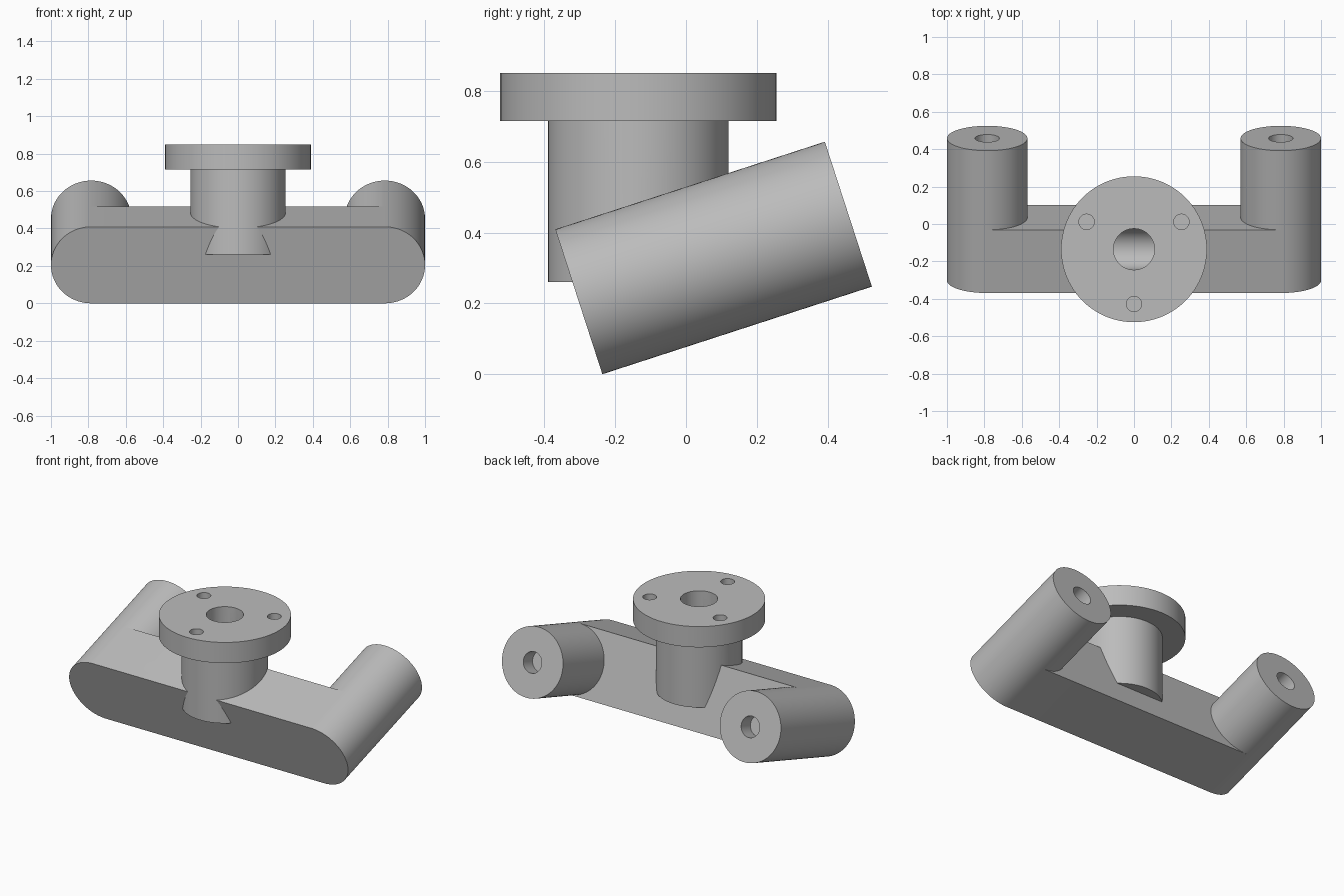
import bpy, bmesh
from math import pi, sin, cos, radians
from mathutils import Matrix, Vector

cube = bpy.data.objects.get("Cube")
if cube:
    bpy.data.objects.remove(cube, do_unlink=True)

SEG = 96
R, LUG_X = 0.215, 0.785           # lug radius and offset
BAR_DEPTH, LUG_END = 0.355, 0.80  # depths along the tilted axis
POST_Y = -0.135
TILT = Matrix.Translation((0, -0.3025, 0.2045)) @ Matrix.Rotation(radians(18), 4, 'X')

grey = bpy.data.materials.new("plain grey")
grey.use_nodes = True
grey.diffuse_color = (0.5, 0.5, 0.5, 1)
grey.node_tree.nodes["Principled BSDF"].inputs["Base Color"].default_value = grey.diffuse_color


def finish(name, bm, matrix=Matrix()):
    bm.transform(matrix)
    bmesh.ops.recalc_face_normals(bm, faces=bm.faces)
    mesh = bpy.data.meshes.new(name)
    bm.to_mesh(mesh)
    bm.free()
    mesh.materials.append(grey)
    obj = bpy.data.objects.new(name, mesh)
    bpy.context.collection.objects.link(obj)
    return obj


def prism(name, outline, y0, y1, matrix):
    """Extrude an x-z outline along y."""
    bm = bmesh.new()
    face = bm.faces.new([bm.verts.new((x, y0, z)) for x, z in outline])
    out = bmesh.ops.extrude_face_region(bm, geom=[face])
    verts = [v for v in out["geom"] if isinstance(v, bmesh.types.BMVert)]
    bmesh.ops.translate(bm, vec=(0, y1 - y0, 0), verts=verts)
    return finish(name, bm, matrix)


def rod(name, start, end, radius, matrix=Matrix()):
    """Solid cylinder between two points."""
    a, b = Vector(start), Vector(end)
    turn = (b - a).to_track_quat('Z', 'Y').to_matrix().to_4x4()
    bm = bmesh.new()
    bmesh.ops.create_cone(bm, cap_ends=True, segments=SEG, radius1=radius, radius2=radius,
                          depth=(b - a).length, matrix=Matrix.Translation((a + b) / 2) @ turn)
    return finish(name, bm, matrix)


def lathe(name, profile, centre):
    """Spin an r-z profile around the vertical axis."""
    bm = bmesh.new()
    verts = [bm.verts.new((r, 0, z)) for r, z in profile]
    edges = [bm.edges.new(p) for p in zip(verts, verts[1:])]
    bmesh.ops.spin(bm, geom=verts + edges, cent=(0, 0, 0), axis=(0, 0, 1),
                   angle=2 * pi, steps=SEG, use_duplicate=False)
    bmesh.ops.remove_doubles(bm, verts=bm.verts, dist=0.0005)
    return finish(name, bm, Matrix.Translation(centre))


def cut(obj, *cutters):
    bpy.context.view_layer.objects.active = obj
    for cutter in cutters:
        cutter.hide_render = True
        mod = obj.modifiers.new("bore", 'BOOLEAN')
        mod.operation, mod.solver, mod.object = 'DIFFERENCE', 'EXACT', cutter
        bpy.ops.object.modifier_apply(modifier=mod.name)


# Crossbar with rounded ends, tilted backwards
half = SEG // 2
outline = [(side * (LUG_X + R * sin(pi * i / half)), side * R * cos(pi * i / half))
           for side in (1, -1) for i in range(half + 1)]
crossbar = prism("crossbar", outline, 0, BAR_DEPTH, TILT)

# Lugs continuing the rounded ends, each with a blind hole in the back
parts, cutters = [crossbar], []
for side, label in ((1, "left"), (-1, "right")):
    x = side * LUG_X
    lug = rod(label + "_lug", (x, BAR_DEPTH, 0), (x, LUG_END, 0), R, TILT)
    hole = rod(label + "_lug_hole", (x, LUG_END - 0.1, 0), (x, LUG_END + 0.1, 0), 0.065, TILT)
    cut(lug, hole)
    parts.append(lug)
    cutters.append(hole)

# Upright post with its flange
post = lathe("flanged_post", [(0, 0.26), (0.255, 0.26), (0.255, 0.715), (0.39, 0.715),
                              (0.39, 0.85), (0, 0.85)], (0, POST_Y, 0))
parts.append(post)

# Central bore meeting a round channel inside the crossbar
bore = rod("bore", (0, POST_Y, 0.261), (0, POST_Y, 1), 0.11)
channel = rod("channel", (-LUG_X, BAR_DEPTH / 2, 0), (LUG_X, BAR_DEPTH / 2, 0), 0.111, TILT)
cutters += [bore, channel]
cut(crossbar, bore, channel)
cut(post, bore, channel)

# Three blind bolt holes in the flange
for k in range(3):
    a = radians(30 + 120 * k)
    x, y = 0.293 * cos(a), POST_Y + 0.293 * sin(a)
    bolt = rod("bolt_hole", (x, y, 0.77), (x, y, 0.95), 0.041)
    cut(post, bolt)
    cutters.append(bolt)

for cutter in cutters:
    bpy.data.objects.remove(cutter, do_unlink=True)

# Smooth curved walls, sharp rims
bpy.ops.object.select_all(action='DESELECT')
for obj in parts:
    obj.select_set(True)
bpy.context.view_layer.objects.active = crossbar
bpy.ops.object.shade_smooth_by_angle(angle=radians(30))
